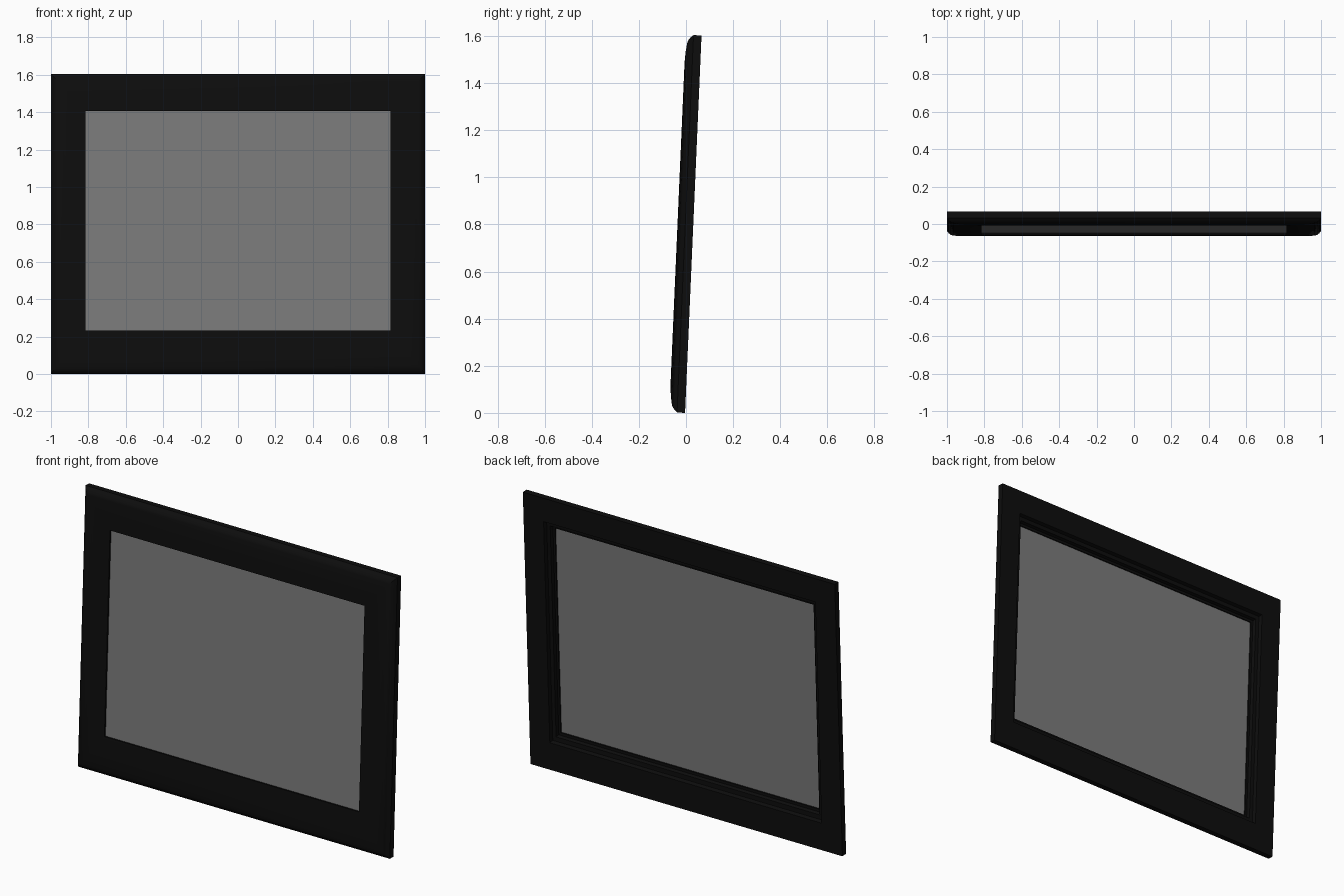
import bpy, bmesh, math

if "Cube" in bpy.data.objects:
    bpy.data.objects.remove(bpy.data.objects["Cube"])

TILT = math.radians(-2.5)
H = 1.604                     # frame height along its own plane
SIDE, TOP, BOTTOM = 0.184, 0.199, 0.229   # moulding widths


def material(name, v):
    m = bpy.data.materials.new(name)
    m.diffuse_color = (v, v, v, 1)
    m.use_nodes = True
    m.node_tree.nodes["Principled BSDF"].inputs["Base Color"].default_value = m.diffuse_color
    return m


def finish(name, bm, mat):
    bmesh.ops.recalc_face_normals(bm, faces=bm.faces)
    me = bpy.data.meshes.new(name)
    bm.to_mesh(me)
    bm.free()
    ob = bpy.data.objects.new(name, me)
    bpy.context.collection.objects.link(ob)
    me.materials.append(mat)
    ob.rotation_euler.x = TILT
    ob.location.y = -0.004
    bpy.context.view_layer.objects.active = ob
    ob.select_set(True)
    bpy.ops.object.shade_smooth_by_angle(angle=math.radians(25))
    ob.select_set(False)
    return ob


# Moulding profile: (fraction of width from outer edge, height above back)
profile = [(0, 0), (0, 0.034), (0.05, 0.046), (0.11, 0.055), (0.18, 0.0595),
           (0.36, 0.0645), (0.58, 0.067), (0.8, 0.0665), (1, 0.064),
           (1, 0.054), (0.93, 0.054), (0.93, 0.042), (0.86, 0.042),
           (0.84, 0.022), (0.73, 0.02), (0.70, 0)]

# Frame: profile swept round four mitred corners
bm = bmesh.new()
rings = []
for sx, top in ((-1, 0), (1, 0), (1, 1), (-1, 1)):
    rings.append([bm.verts.new((sx * (1 - t * SIDE), -d,
                                H - t * TOP if top else t * BOTTOM))
                  for t, d in profile])
n = len(profile)
for k in range(4):
    a, b = rings[k], rings[(k + 1) % 4]
    for i in range(n):
        j = (i + 1) % n
        bm.faces.new((a[i], b[i], b[j], a[j]))
finish("frame", bm, material("black", 0.004))

# Picture panel: thin sheet sitting in the rebate
bm = bmesh.new()
bmesh.ops.create_cube(bm, size=1)
w = 1 - SIDE * 0.935
z0, z1 = BOTTOM * 0.935, H - TOP * 0.935
for v in bm.verts:
    v.co = (w if v.co.x > 0 else -w,
            -0.054 if v.co.y < 0 else -0.048,
            z1 if v.co.z > 0 else z0)
finish("panel", bm, material("grey", 0.2))
